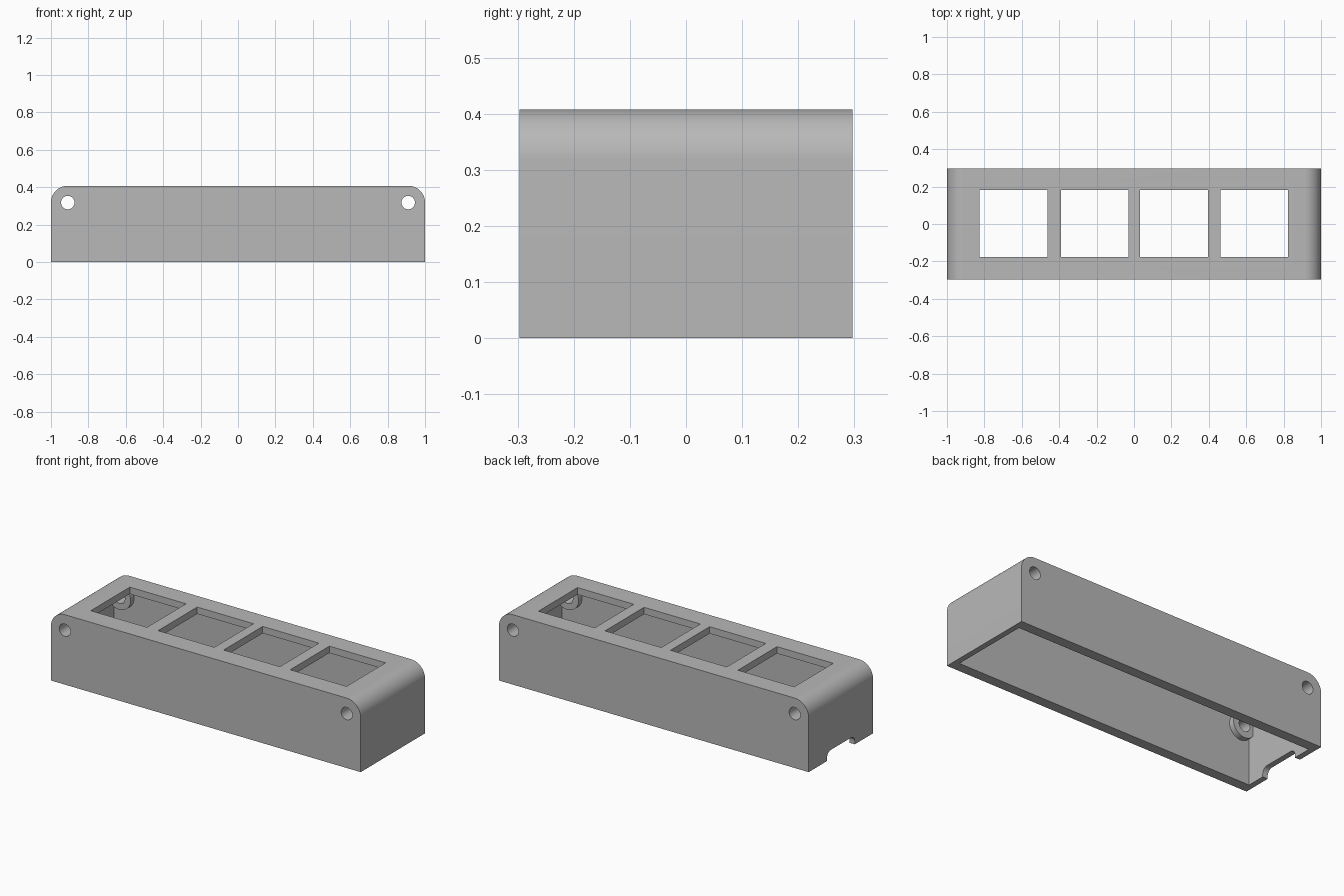
import bpy, bmesh, math
from mathutils import Matrix

cube = bpy.data.objects.get("Cube")
if cube:
    bpy.data.objects.remove(cube, do_unlink=True)

LENGTH, DEPTH, HEIGHT = 2.0, 0.594, 0.408
END_WALL, SIDE_WALL, TOP = 0.033, 0.06, 0.04
RADIUS = 0.09
HOLE_X, HOLE_Z, HOLE_R = 0.91, 0.318, 0.036

grey = bpy.data.materials.new("plain grey")
grey.use_nodes = True
colour = (0.48, 0.48, 0.48, 1)
grey.diffuse_color = colour
grey.node_tree.nodes["Principled BSDF"].inputs["Base Color"].default_value = colour


def finish(name, bm):
    bmesh.ops.recalc_face_normals(bm, faces=bm.faces[:])
    mesh = bpy.data.meshes.new(name)
    bm.to_mesh(mesh)
    bm.free()
    mesh.materials.append(grey)
    obj = bpy.data.objects.new(name, mesh)
    bpy.context.collection.objects.link(obj)
    return obj


def arch(name, half_width, bottom, top, radius, depth, steps=16):
    """Block along y, with its two top edges rounded."""
    points = [(-half_width, bottom), (half_width, bottom)]
    for side, start in ((1, 0), (-1, math.pi / 2)):
        for i in range(steps + 1):
            a = start + math.pi / 2 * i / steps
            points.append((side * (half_width - radius) + radius * math.cos(a),
                           top - radius + radius * math.sin(a)))
    bm = bmesh.new()
    face = bm.faces.new([bm.verts.new((x, -depth / 2, z)) for x, z in points])
    out = bmesh.ops.extrude_face_region(bm, geom=[face])
    verts = [v for v in out["geom"] if isinstance(v, bmesh.types.BMVert)]
    bmesh.ops.translate(bm, verts=verts, vec=(0, depth, 0))
    return finish(name, bm)


def rod(name, x, y, z, radius, depth):
    bm = bmesh.new()
    place = Matrix.Translation((x, y, z)) @ Matrix.Rotation(math.pi / 2, 4, "X")
    bmesh.ops.create_cone(bm, cap_ends=True, segments=40, radius1=radius,
                          radius2=radius, depth=depth, matrix=place)
    return finish(name, bm)


def block(name, centre, size):
    bm = bmesh.new()
    bmesh.ops.create_cube(bm, size=1, matrix=Matrix.Translation(centre)
                          @ Matrix.Diagonal((*size, 1)))
    return finish(name, bm)


def combine(target, tool, operation):
    bpy.context.view_layer.objects.active = target
    mod = target.modifiers.new("cut", "BOOLEAN")
    mod.object, mod.operation, mod.solver = tool, operation, "EXACT"
    bpy.ops.object.modifier_apply(modifier=mod.name)
    bpy.data.objects.remove(tool, do_unlink=True)


# Hollow case, open underneath
case = arch("case", LENGTH / 2, 0, HEIGHT, RADIUS, DEPTH)
cavity = arch("cavity", LENGTH / 2 - END_WALL, -0.1, HEIGHT - TOP,
              RADIUS - TOP, DEPTH - 2 * SIDE_WALL)
combine(case, cavity, "DIFFERENCE")

# Short corner bosses, then the holes through them
for x in (-HOLE_X, HOLE_X):
    for side in (-1, 1):
        combine(case, rod("boss", x, side * 0.24, HOLE_Z, 0.073, 0.07), "UNION")
    combine(case, rod("hole", x, 0, HOLE_Z, HOLE_R, 1), "DIFFERENCE")

# Four square windows in the top
for x in (-0.645, -0.21, 0.213, 0.643):
    combine(case, block("window", (x, 0.003, HEIGHT), (0.363, 0.36, 0.2)), "DIFFERENCE")

# Rounded cable notch in the right end wall
notch = arch("notch", 0.128, -0.1, 0.052, 0.035, 0.15)
notch.data.transform(Matrix.Translation((-LENGTH / 2, 0, 0))
                     @ Matrix.Rotation(math.pi / 2, 4, "Z"))
combine(case, notch, "DIFFERENCE")

bpy.ops.object.select_all(action="DESELECT")
case.select_set(True)
bpy.context.view_layer.objects.active = case
bpy.ops.object.shade_smooth_by_angle(angle=math.radians(30))
